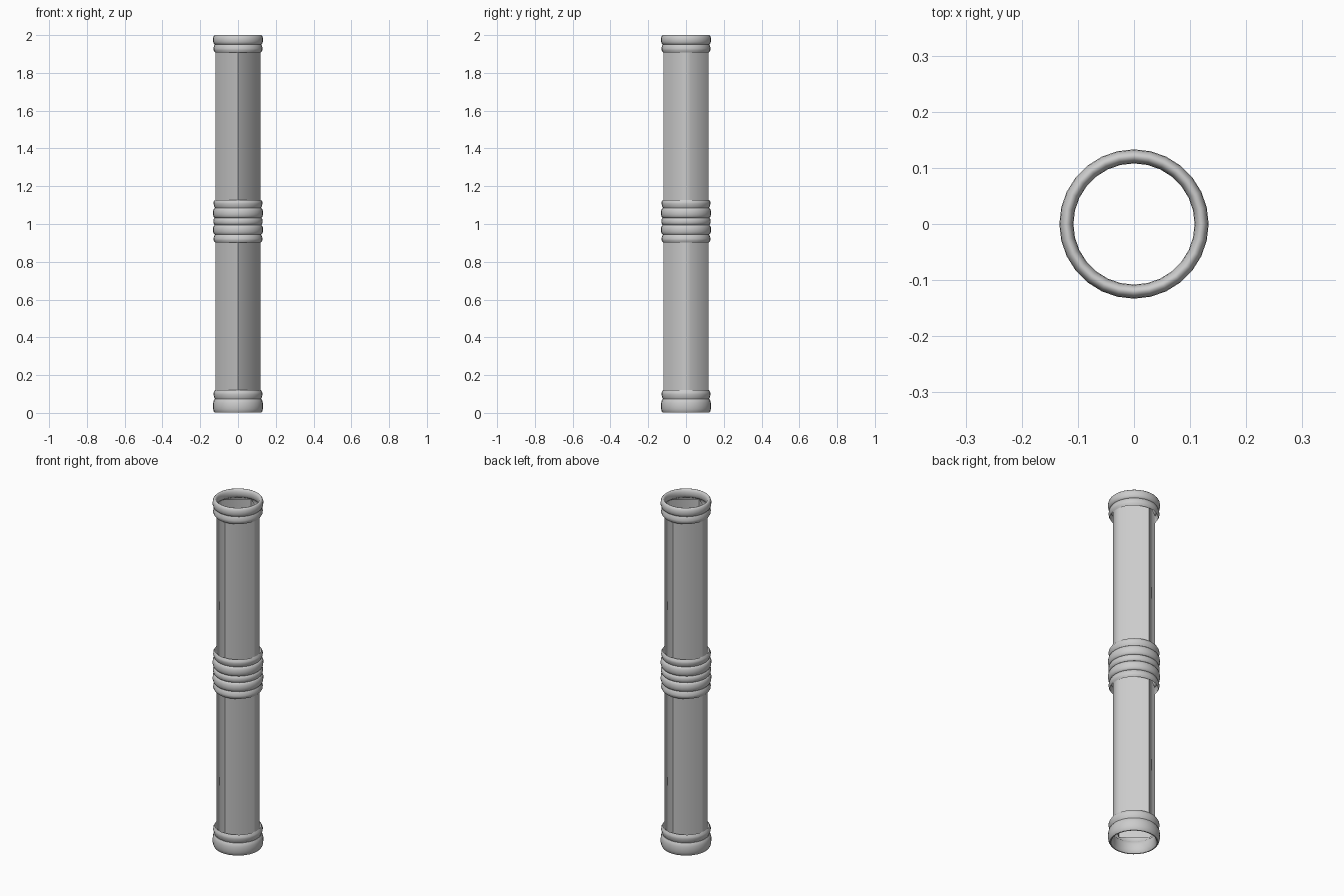
import bpy, math

if "Cube" in bpy.data.objects:
    bpy.data.objects.remove(bpy.data.objects["Cube"], do_unlink=True)

SIDES = 28
grey = bpy.data.materials.new("light_grey")
grey.use_nodes = True
colour = (0.6, 0.6, 0.6, 1)
grey.diffuse_color = colour
grey.node_tree.nodes["Principled BSDF"].inputs["Base Color"].default_value = colour


def add_object(name, verts, faces, angle):
    mesh = bpy.data.meshes.new(name)
    mesh.from_pydata(verts, [], faces)
    mesh.materials.append(grey)
    obj = bpy.data.objects.new(name, mesh)
    bpy.context.collection.objects.link(obj)
    bpy.ops.object.select_all(action="DESELECT")
    obj.select_set(True)
    bpy.context.view_layer.objects.active = obj
    bpy.ops.object.shade_smooth_by_angle(angle=math.radians(angle))
    return obj


def lathe(name, profile, closed):
    """Turn an (r, z) profile, listed upward on its outside, about the z axis."""
    n = len(profile)
    verts = [(r * math.cos(a), r * math.sin(a), z)
             for a in (math.tau * i / SIDES for i in range(SIDES))
             for r, z in profile]
    faces = []
    for i in range(SIDES):
        j = (i + 1) % SIDES
        for k in range(n if closed else n - 1):
            m = (k + 1) % n
            faces.append((i * n + k, j * n + k, j * n + m, i * n + m))
    return add_object(name, verts, faces, 50)


def bead(name, low, high, outer=0.133, inner=0.108):
    """Rounded ring with an oval section."""
    mid, wide = (outer + inner) / 2, (outer - inner) / 2
    steps = [math.tau * k / 14 for k in range(14)]
    lathe(name, [(mid + wide * math.cos(t),
                  (low + high) / 2 + (high - low) / 2 * math.sin(t))
                 for t in steps], True)


def collar(name, neck, rim):
    """Open flared sleeve that receives the end of a tube."""
    section = [(0.121, 0), (0.126, 0.2), (0.130, 0.55), (0.129, 0.75), (0.122, 1)]
    profile = [(r, neck + (rim - neck) * t) for r, t in section]
    if rim < neck:
        profile.reverse()
    lathe(name, profile, False)


def tube(name, low, high):
    """Open six-sided tube with narrow flats on its left and right."""
    outline = [(0.118, -0.025), (0.118, 0.025), (0, 0.119),
               (-0.118, 0.025), (-0.118, -0.025), (0, -0.119)]
    verts = [(x, y, z) for z in (low, high) for x, y in outline]
    faces = [(i, (i + 1) % 6, (i + 1) % 6 + 6, i + 6) for i in range(6)]
    add_object(name, verts, faces, 60)


# Long tubes
tube("lower_tube", 0.08, 0.94)
tube("upper_tube", 1.09, 1.95)

# Bottom end
bead("bottom_ring", 0.0, 0.074)
collar("bottom_collar", 0.072, 0.12)

# Middle joint
collar("middle_lower_collar", 0.945, 0.902)
bead("middle_lower_ring", 0.943, 0.996)
bead("middle_thin_ring", 0.994, 1.034, outer=0.131)
bead("middle_upper_ring", 1.032, 1.086)
collar("middle_upper_collar", 1.084, 1.128)

# Top end
collar("top_collar", 1.955, 1.908)
bead("top_ring", 1.95, 2.0)
